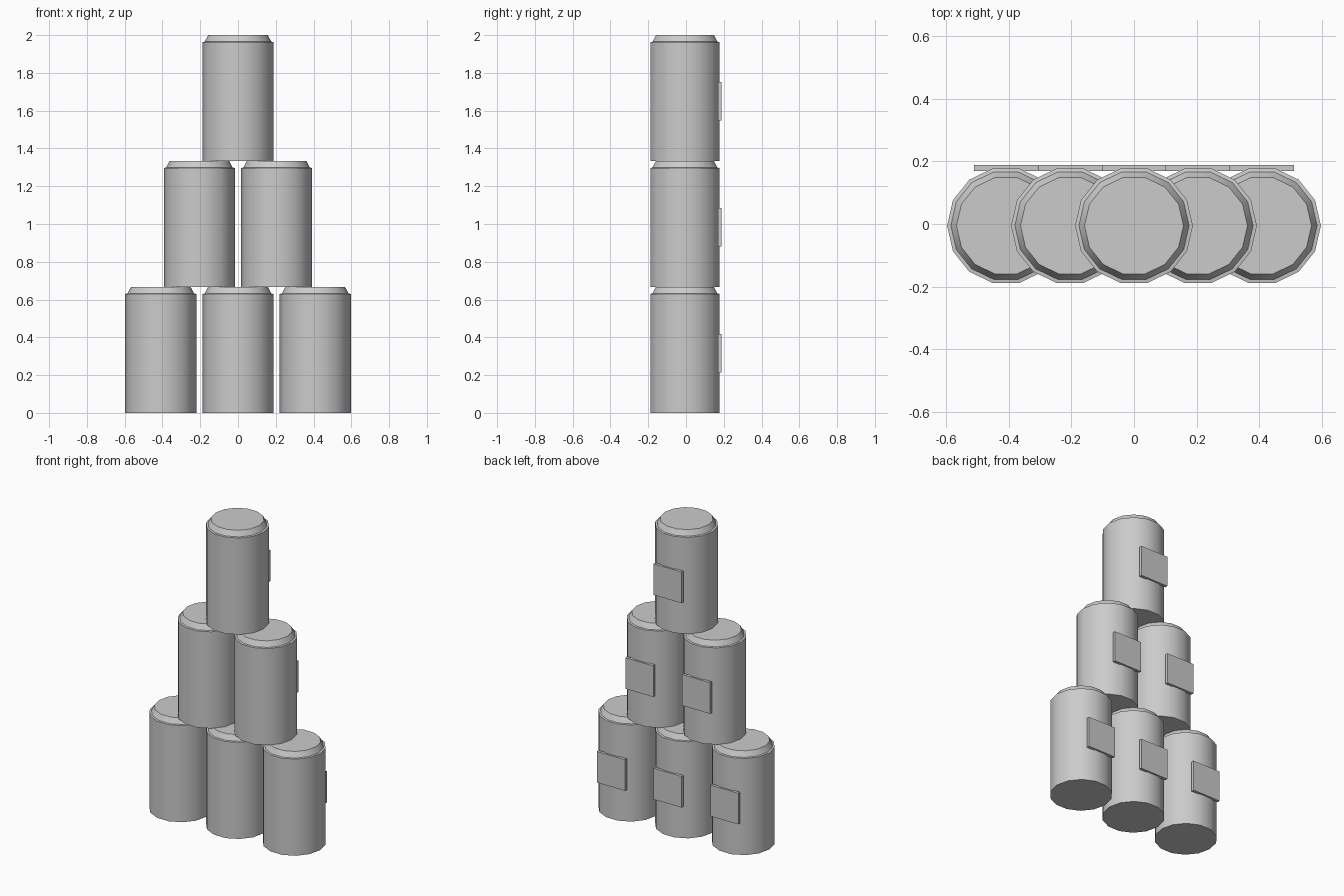
import bpy, bmesh, math

if "Cube" in bpy.data.objects:
    bpy.data.objects.remove(bpy.data.objects["Cube"])

SIDES = 14
RADIUS = 0.188
CAN_HEIGHT = 2 / 3
SPACING = 0.409
CAN_Y = -0.0055

grey = bpy.data.materials.new("plain_grey")
grey.diffuse_color = (0.6, 0.6, 0.6, 1)
grey.use_nodes = True
grey.node_tree.nodes["Principled BSDF"].inputs["Base Color"].default_value = grey.diffuse_color


def finish(name, bm, location):
    mesh = bpy.data.meshes.new(name)
    bmesh.ops.recalc_face_normals(bm, faces=bm.faces)
    bm.to_mesh(mesh)
    bm.free()
    mesh.materials.append(grey)
    obj = bpy.data.objects.new(name, mesh)
    obj.location = location
    bpy.context.collection.objects.link(obj)
    return obj


def add_can(x, z):
    # Body with a narrow ledge and a tapered lid, from (radius, height) rings
    profile = [(RADIUS, 0), (RADIUS, 0.63), (0.176, 0.632), (0.158, CAN_HEIGHT)]
    bm = bmesh.new()
    rings = []
    for r, h in profile:
        rings.append([bm.verts.new((r * math.cos(math.tau * i / SIDES),
                                    r * math.sin(math.tau * i / SIDES), h))
                      for i in range(SIDES)])
    for low, high in zip(rings, rings[1:]):
        for i in range(SIDES):
            j = (i + 1) % SIDES
            bm.faces.new((low[i], low[j], high[j], high[i]))
    bm.faces.new(rings[0])
    bm.faces.new(rings[-1])
    can = finish("can", bm, (x, CAN_Y, z))
    bpy.ops.object.select_all(action='DESELECT')
    can.select_set(True)
    bpy.context.view_layer.objects.active = can
    bpy.ops.object.shade_smooth_by_angle(angle=math.radians(30))


def add_plate(x, z):
    # Thin square plate on the back of the can
    bm = bmesh.new()
    bmesh.ops.create_cube(bm, size=1)
    bmesh.ops.scale(bm, vec=(0.203, 0.019, 0.203), verts=bm.verts)
    finish("back_plate", bm, (x, 0.1795, z + 0.316))


# Pyramid of three, two and one cans
for row in range(3):
    count = 3 - row
    for k in range(count):
        x = (k - (count - 1) / 2) * SPACING
        add_can(x, row * CAN_HEIGHT)
        add_plate(x, row * CAN_HEIGHT)
